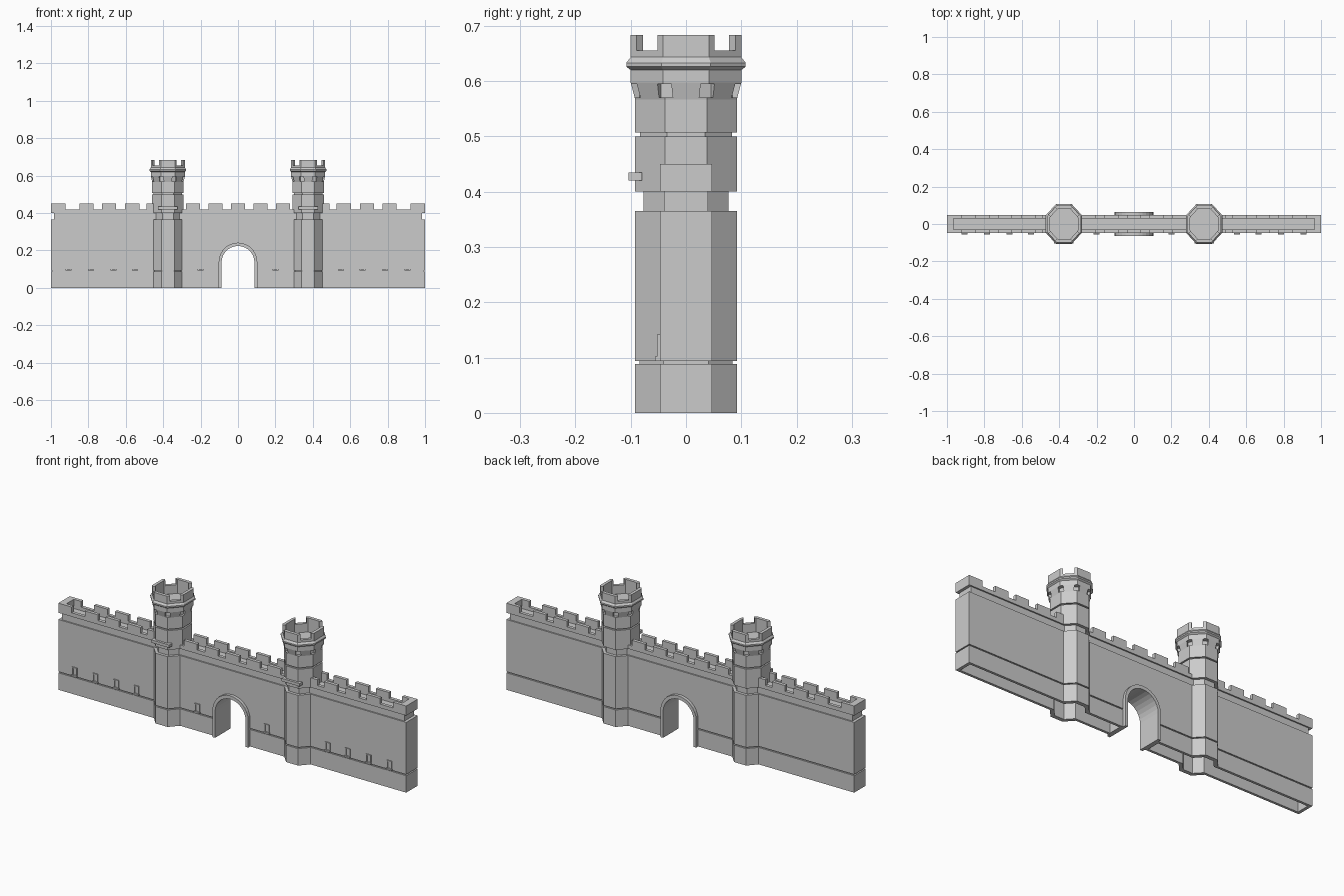
import bpy, bmesh, math
from mathutils import Matrix, Vector

if "Cube" in bpy.data.objects:
    bpy.data.objects.remove(bpy.data.objects["Cube"])

TX = 0.375      # tower centre
SX = 0.91       # towers are slightly narrower in x
WY = 0.047      # half thickness of wall


def finish(bm, name):
    bmesh.ops.recalc_face_normals(bm, faces=bm.faces)
    me = bpy.data.meshes.new(name)
    bm.to_mesh(me)
    bm.free()
    ob = bpy.data.objects.new(name, me)
    bpy.context.collection.objects.link(ob)
    return ob


def loft(name, rings):
    bm = bmesh.new()
    vs = [[bm.verts.new(p) for p in r] for r in rings]
    n = len(vs[0])
    for a, b in zip(vs, vs[1:]):
        for i in range(n):
            j = (i + 1) % n
            bm.faces.new((a[i], a[j], b[j], b[i]))
    bm.faces.new(vs[0][::-1])
    bm.faces.new(vs[-1])
    return finish(bm, name)


def rect(hx, hy, z):
    return [(-hx, -hy, z), (hx, -hy, z), (hx, hy, z), (-hx, hy, z)]


def octagon(cx, r, z):
    R = r / math.cos(math.pi / 8)
    angs = [math.pi / 8 + k * math.pi / 4 for k in range(8)]
    return [(cx + SX * R * math.cos(a), R * math.sin(a), z) for a in angs]


def add_box(bm, x0, x1, y0, y1, z0, z1, extra=Matrix()):
    c = Vector(((x0 + x1) / 2, (y0 + y1) / 2, (z0 + z1) / 2))
    m = extra @ Matrix.Translation(c) @ Matrix.Diagonal((x1 - x0, y1 - y0, z1 - z0, 1))
    bmesh.ops.create_cube(bm, size=1, matrix=m)


def boxes(name, items):
    bm = bmesh.new()
    for it in items:
        add_box(bm, *it)
    return finish(bm, name)


def cut(ob, cutters):
    for c in cutters:
        c.hide_render = True
        m = ob.modifiers.new("cut", 'BOOLEAN')
        m.operation, m.solver, m.object = 'DIFFERENCE', 'EXACT', c
    bpy.context.view_layer.update()
    dg = bpy.context.evaluated_depsgraph_get()
    me = bpy.data.meshes.new_from_object(ob.evaluated_get(dg))
    ob.modifiers.clear()
    ob.data = me


def arch(r, spring, bottom):
    pts = [(r, bottom)]
    pts += [(r * math.cos(math.pi * k / 14), spring + r * math.sin(math.pi * k / 14)) for k in range(15)]
    return pts + [(-r, bottom)]


# curtain wall with plinth groove, string-course groove and sunken walkway
wall = loft("curtain_wall", [rect(*p) for p in (
    (1, WY, 0), (1, WY, .088), (.992, .041, .088), (.992, .041, .094),
    (1, WY, .094), (1, WY, .365), (.985, .04, .365), (.985, .04, .40),
    (1, WY, .40), (1, WY, .42), (.965, .03, .42), (.965, .03, .402))])

# towers: octagonal profile of apothem and height
PROFILE = [(.092, 0), (.092, .088), (.084, .088), (.084, .094), (.092, .094),
           (.092, .365), (.077, .365), (.077, .40), (.092, .40), (.092, .50),
           (.083, .50), (.083, .507), (.092, .507), (.092, .567), (.10, .597),
           (.10, .62), (.108, .626), (.108, .633), (.10, .643), (.10, .683),
           (.083, .683), (.083, .61)]
cutters = []
cavities = []
for s in (-1, 1):
    # hollow undersides
    xs = sorted((s * .112, s * .984))
    cavities.append(boxes("wall_cavity_cutter", [(*xs, -.034, .034, -.1, .34)]))
    cavities.append(loft("tower_cavity_cutter", [octagon(s * TX, .072, -.1), octagon(s * TX, .072, .339)]))
cutters += cavities

for s, side in ((-1, "left"), (1, "right")):
    cx = s * TX
    tower = loft(side + "_tower", [octagon(cx, r, z) for r, z in PROFILE])
    base = Matrix.Translation((cx, 0, 0)) @ Matrix.Diagonal((SX, 1, 1, 1))
    # four crenel gaps on the diagonals
    gaps = boxes("crenel_cutter", [
        (.04, .2, -.027, .027, .655, .75, base @ Matrix.Rotation(math.pi / 4 + k * math.pi / 2, 4, 'Z'))
        for k in range(4)])
    # openings under the cornice
    holes = boxes("opening_cutter", [
        (.085, .15, -.0135, .0135, .570, .595, base @ Matrix.Rotation(math.pi / 8 + k * math.pi / 4, 4, 'Z'))
        for k in range(8)])
    i = 0 if s < 0 else 2
    cut(tower, [gaps, holes] + cavities[i:i + 2])
    cutters += [gaps, holes]
    # ledge on the front of the tower
    boxes(side + "_tower_ledge", [(cx - .052, cx + .052, -.104, -.08, .42, .435)])

# gateway opening and its surround
bm = bmesh.new()
f = bm.faces.new([bm.verts.new((x, -.2, z)) for x, z in arch(.094, .136, -.1)])
ext = bmesh.ops.extrude_face_region(bm, geom=[f])
bmesh.ops.translate(bm, vec=(0, .4, 0), verts=[v for v in ext["geom"] if isinstance(v, bmesh.types.BMVert)])
gate = finish(bm, "gate_cutter")
cutters.append(gate)
cut(wall, [gate] + cavities)

bm = bmesh.new()
inner, outer = arch(.088, .136, 0), arch(.103, .139, 0)
loops = [[bm.verts.new((x, y, z)) for x, z in prof]
         for prof, y in ((inner, -.063), (outer, -.063), (outer, .063), (inner, .063))]
for a, b in zip(loops, loops[1:] + loops[:1]):
    for k in range(len(a) - 1):
        bm.faces.new((a[k], a[k + 1], b[k + 1], b[k]))
bm.faces.new([l[0] for l in loops])
bm.faces.new([l[-1] for l in loops][::-1])
finish(bm, "gate_surround")

# wall merlons on both edges, and the full-width end merlons
items = []
for x in (-.81, -.69, -.565, -.24, -.12, 0, .12, .24, .565, .69, .81):
    for y0, y1 in ((-WY, -.03), (.03, WY)):
        items.append((x - .038, x + .038, y0, y1, .418, .45))
for s in (-1, 1):
    items.append((*sorted((s * .965, s)), -WY, WY, .418, .45))
    for y0, y1 in ((-WY, -.03), (.03, WY)):
        items.append((*sorted((s * .923, s * .965)), y0, y1, .418, .45))
        # short parapet stubs beside the towers
        items.append((*sorted((s * .45, s * .49)), y0, y1, .418, .45))
boxes("wall_merlons", items)

# small framed windows on the front
items = []
for s in (-1, 1):
    for ax in (.20, .55, .665, .785, .905):
        x = s * ax
        items += [(x - .014, x - .009, -.052, -.04, .10, .142),
                  (x + .009, x + .014, -.052, -.04, .10, .142),
                  (x - .014, x + .014, -.052, -.04, .137, .142),
                  (x - .016, x + .016, -.056, -.04, .094, .102)]
boxes("window_frames", items)

for c in cutters:
    bpy.data.objects.remove(c)
